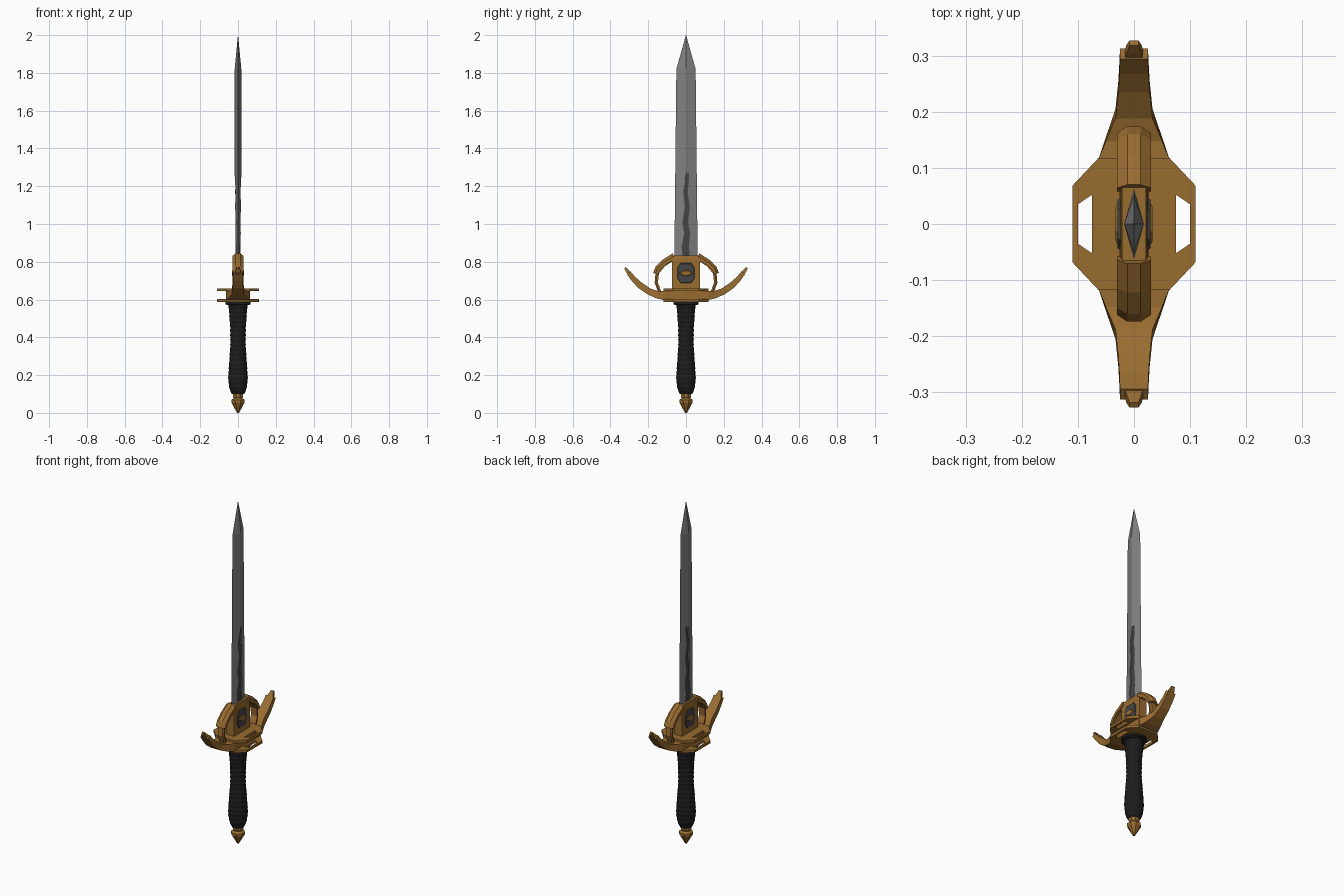
import bpy, bmesh, math
from mathutils import Vector

if "Cube" in bpy.data.objects:
    bpy.data.objects.remove(bpy.data.objects["Cube"])


def material(name, color):
    m = bpy.data.materials.new(name)
    m.diffuse_color = (*color, 1)
    m.use_nodes = True
    m.node_tree.nodes["Principled BSDF"].inputs["Base Color"].default_value = m.diffuse_color
    return m


BRONZE = material("bronze", (0.32, 0.15, 0.03))
BLACK = material("black_leather", (0.012, 0.012, 0.012))
STEEL = material("steel", (0.22, 0.22, 0.22))
DARK = material("dark_steel", (0.06, 0.06, 0.06))


def loft(name, rings, mat):
    """Skin a list of equal-length point rings and cap both ends."""
    bm = bmesh.new()
    vr = [[bm.verts.new(p) for p in r] for r in rings]
    n = len(rings[0])
    for a, b in zip(vr, vr[1:]):
        for i in range(n):
            j = (i + 1) % n
            bm.faces.new((a[i], a[j], b[j], b[i]))
    bm.faces.new(vr[0][::-1])
    bm.faces.new(vr[-1])
    bmesh.ops.remove_doubles(bm, verts=bm.verts, dist=1e-5)
    bmesh.ops.recalc_face_normals(bm, faces=bm.faces)
    me = bpy.data.meshes.new(name)
    bm.to_mesh(me)
    bm.free()
    me.materials.append(mat)
    ob = bpy.data.objects.new(name, me)
    bpy.context.collection.objects.link(ob)
    return ob


def lathe(name, profile, sides, mat):
    return loft(name, [[(r * math.cos(2 * math.pi * (i + .5) / sides),
                         r * math.sin(2 * math.pi * (i + .5) / sides), z)
                        for i in range(sides)] for r, z in profile], mat)


def slab_z(name, pts, z0, z1, mat):
    return loft(name, [[(x, y, z) for x, y in pts] for z in (z0, z1)], mat)


def slab_x(name, pts, x0, x1, mat, shrink=1.0):
    """Extrude a (y, z) outline along x, optionally shrinking the far end."""
    cy = sum(p[0] for p in pts) / len(pts)
    cz = sum(p[1] for p in pts) / len(pts)
    return loft(name, [[(x, cy + (y - cy) * s, cz + (z - cz) * s) for y, z in pts]
                       for x, s in ((x0, 1), (x1, shrink))], mat)


def band(name, stations, side, mat, chamfer=1.0):
    """Strip through (outer y,z), (inner y,z), half width; outer face chamfered."""
    rings = []
    for o, i, h in stations:
        o, i = Vector(o), Vector(i)
        m = o.lerp(i, .45)
        rings.append([(x, side * p[0], p[1]) for x, p in
                      ((-h * chamfer, o), (h * chamfer, o), (h, m),
                       (h, i), (-h, i), (-h, m))])
    return loft(name, rings, mat)


def cut(ob, cutter):
    mod = ob.modifiers.new("cut", 'BOOLEAN')
    mod.operation, mod.object, mod.solver = 'DIFFERENCE', cutter, 'EXACT'
    bpy.context.view_layer.objects.active = ob
    bpy.ops.object.modifier_apply(modifier=mod.name)
    bpy.data.objects.remove(cutter)


# Blade: diamond section tapering to a point
blade = loft("blade", [[(hx, 0, z), (0, hy, z), (-hx, 0, z), (0, -hy, z)]
                       for hx, hy, z in ((.0175, .063, .70), (.0175, .051, 1.82),
                                         (.0005, .0005, 2.0))], STEEL)

# Zigzag fuller cut into both faces, with dark inlay floor
zig = [(.004, .80, .020), (-.004, .88, .019), (.006, .95, .016), (-.004, 1.01, .015),
       (.007, 1.09, .013), (-.003, 1.17, .012), (.007, 1.24, .010), (.010, 1.27, .007)]
outline = [(y + w, z) for y, z, w in zig] + [(y - w, z) for y, z, w in reversed(zig)]
for s in (1, -1):
    cut(blade, slab_x("fuller_cutter", outline, s * .0075, s * .05, DARK))
    slab_x("fuller_floor", outline, s * .004, s * .0078, DARK)

# Pommel
lathe("pommel", [(.006, 0), (.038, .055), (.038, .068), (.026, .078),
                 (.030, .088), (.030, .102), (.024, .108)], 8, BRONZE)

# Grip: swelling profile with wrapped ridges
key = [(.10, .034), (.13, .047), (.18, .053), (.26, .048), (.36, .041),
       (.45, .042), (.52, .047), (.575, .053)]
grip = []
for k in range(39):
    z = .10 + .475 * k / 38
    for (za, ra), (zb, rb) in zip(key, key[1:]):
        if za - 1e-6 <= z <= zb + 1e-6:
            r = ra + (rb - ra) * (z - za) / (zb - za)
            break
    grip.append((r + (.001 if k % 2 else -.001), z))
lathe("grip", grip, 16, BLACK)
lathe("grip_collar", [(.058, .57), (.068, .575), (.068, .59)], 16, BLACK)

# Two octagonal guard plates with side windows
octagon = [(.11, .068), (.063, .118), (-.063, .118), (-.11, .068),
           (-.11, -.068), (-.063, -.118), (.063, -.118), (.11, -.068)]
for name, z0, z1 in (("lower_guard_plate", .587, .602), ("upper_guard_plate", .644, .659)):
    plate = slab_z(name, octagon, z0, z1, BRONZE)
    for s in (1, -1):
        window = [(s * .10, .035), (s * .075, .052), (s * .075, -.052), (s * .10, -.035)]
        cut(plate, slab_z("window_cutter", window, z0 - .02, z1 + .02, BRONZE))

# Guard core between the plates
slab_z("guard_core", [(.063, .118), (-.063, .118), (-.063, -.118), (.063, -.118)],
       .60, .646, BRONZE)

for s, side in ((1, "right"), (-1, "left")):
    # Upswept crossguard arm and its narrow tip
    band("guard_arm_" + side, [((.116, .597), (.116, .646), .063),
                               ((.155, .606), (.148, .645), .050),
                               ((.205, .628), (.188, .658), .033),
                               ((.254, .662), (.235, .690), .028),
                               ((.288, .700), (.268, .719), .026),
                               ((.313, .735), (.294, .749), .025)], s, BRONZE)
    band("arm_tip_" + side, [((.300, .725), (.288, .735), .018),
                             ((.318, .745), (.302, .755), .014),
                             ((.327, .766), (.318, .772), .008)], s, BRONZE)
    # Inner hoop from plate to block
    band("hoop_" + side, [((.150, .645), (.132, .645), .020),
                          ((.166, .69), (.149, .69), .020),
                          ((.161, .745), (.143, .738), .020),
                          ((.125, .793), (.112, .776), .020),
                          ((.072, .828), (.062, .808), .020)], s, BRONZE, .7)
    # Thick outer shell over the hoop
    band("hoop_shell_" + side, [((.174, .742), (.148, .733), .030),
                                ((.160, .775), (.138, .757), .030),
                                ((.122, .812), (.106, .786), .030),
                                ((.070, .845), (.058, .812), .030)], s, BRONZE, .4)

# Central block gripping the blade base
loft("blade_block", [[(x, y, z), (-x, y, z), (-x, -y, z), (x, -y, z)]
                     for x, y, z in ((.027, .074, .64), (.024, .074, .815),
                                     (.021, .066, .832))], BRONZE)

# Octagonal emblem with raised eye on both faces
frame = [(.03, .795), (.048, .77), (.048, .71), (.03, .685),
         (-.03, .685), (-.048, .71), (-.048, .77), (-.03, .795)]
eye = [(.044, .74), (.016, .757), (-.016, .757), (-.044, .74), (-.016, .723), (.016, .723)]
for s in (1, -1):
    slab_x("emblem_frame", frame, s * .02, s * .029, DARK, .9)
    slab_x("emblem_eye", eye, s * .025, s * .033, BRONZE, .7)
